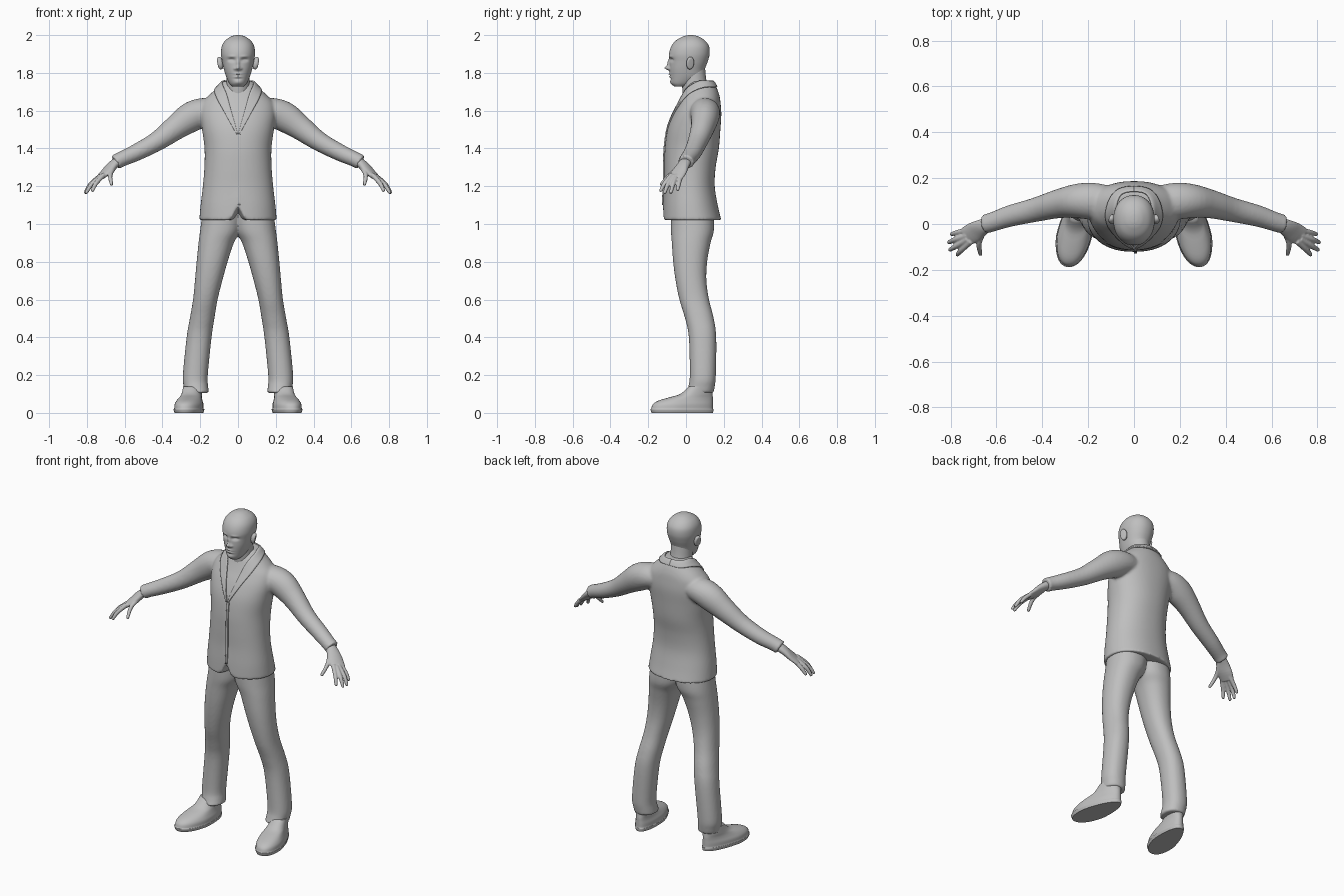
import bpy, bmesh, math
from mathutils import Vector, Matrix

if "Cube" in bpy.data.objects:
    bpy.data.objects.remove(bpy.data.objects["Cube"])

GREY = bpy.data.materials.new("plain grey")
GREY.diffuse_color = (0.52, 0.52, 0.52, 1)
GREY.use_nodes = True
GREY.node_tree.nodes["Principled BSDF"].inputs["Base Color"].default_value = GREY.diffuse_color


def spline(rows, sub):
    """Catmull-Rom interpolation of equal-length tuples."""
    out = []
    for i in range(len(rows) - 1):
        p = [rows[max(0, min(len(rows) - 1, i + k))] for k in (-1, 0, 1, 2)]
        for j in range(sub):
            t = j / sub
            out.append([0.5 * (2 * b + (c - a) * t + (2 * a - 5 * b + 4 * c - d) * t * t
                        + (3 * b - a - 3 * c + d) * t ** 3) for a, b, c, d in zip(*p)])
    return out + [list(rows[-1])]


def skin(bm, rings):
    """Join rings of points into a closed body with fan caps."""
    vs = [[bm.verts.new(p) for p in r] for r in rings]
    n = len(vs[0])
    for a, b in zip(vs, vs[1:]):
        for i in range(n):
            bm.faces.new((a[i], a[(i + 1) % n], b[(i + 1) % n], b[i]))
    for r in (vs[0], vs[-1]):
        c = bm.verts.new(sum((v.co for v in r), Vector()) / n)
        for i in range(n):
            bm.faces.new((r[i], r[(i + 1) % n], c))


def oval(i, seg, n):
    a = 2 * math.pi * i / seg
    c, s = math.cos(a), math.sin(a)
    return math.copysign(abs(c) ** (2 / n), c), math.copysign(abs(s) ** (2 / n), s)


def stack(bm, rows, seg=48, sub=5, n=2.2, bend=None, s=1):
    """Horizontal rings: (z, x centre, half width, y front, y back)."""
    rings = []
    for z, xc, hw, yf, yb in spline(rows, sub):
        ring = []
        for i in range(seg):
            c, t = oval(i, seg, n)
            p = Vector((xc + hw * c, (yf + yb) / 2 + (yb - yf) / 2 * t, z))
            p = bend(p) if bend else p
            ring.append(Vector((s * p.x, p.y, p.z)))
        rings.append(ring)
    skin(bm, rings)


def tube(bm, rows, seg=24, sub=4, s=1):
    """Rings across a path: (x, y, z, half width, half thickness)."""
    pts = spline(rows, sub)
    rings = []
    for k, (x, y, z, rw, rh) in enumerate(pts):
        t = (Vector(pts[min(k + 1, len(pts) - 1)][:3]) - Vector(pts[max(k - 1, 0)][:3])).normalized()
        side = t.cross(Vector((0, 0, 1))).normalized()
        up = side.cross(t)
        ring = []
        for i in range(seg):
            c, q = oval(i, seg, 2)
            p = Vector((x, y, z)) + side * (rw * c) + up * (rh * q)
            ring.append(Vector((s * p.x, p.y, p.z)))
        rings.append(ring)
    skin(bm, rings)


def finish(name, bm, voxel=0, smooth=0, angle=50):
    bmesh.ops.recalc_face_normals(bm, faces=bm.faces)
    me = bpy.data.meshes.new(name)
    bm.to_mesh(me)
    bm.free()
    me.materials.append(GREY)
    me.polygons.foreach_set("use_smooth", [True] * len(me.polygons))
    me.set_sharp_from_angle(angle=math.radians(angle))
    ob = bpy.data.objects.new(name, me)
    bpy.context.collection.objects.link(ob)
    if voxel:
        m = ob.modifiers.new("blend", "REMESH")
        m.mode, m.voxel_size, m.use_smooth_shade = "VOXEL", voxel, True
        m = ob.modifiers.new("soften", "SMOOTH")
        m.factor, m.iterations = 0.5, smooth
    return ob


# Jacket: torso with an arched notch at the front hem, plus sleeves
def hem_notch(p):
    if p.y < 0:
        p.z += 0.075 * math.exp(-(p.x / 0.025) ** 2) * max(0, 1 - (p.z - 1.02) / 0.2)
    return p


bm = bmesh.new()
stack(bm, [(1.02, 0, .205, -.122, .187), (1.1, 0, .198, -.12, .168), (1.2, 0, .186, -.115, .152),
           (1.3, 0, .178, -.115, .157), (1.4, 0, .177, -.112, .174), (1.5, 0, .19, -.098, .182),
           (1.58, 0, .2, -.07, .187), (1.64, 0, .19, -.04, .183), (1.68, 0, .155, -.022, .177),
           (1.72, 0, .112, -.005, .163), (1.755, 0, .08, .02, .143)], seg=96, bend=hem_notch)
for s in (1, -1):
    tube(bm, [(.1, .095, 1.60, .07, .06), (.18, .1, 1.593, .08, .075), (.25, .1, 1.565, .075, .08),
              (.33, .088, 1.51, .063, .066), (.43, .062, 1.437, .053, .052), (.54, .035, 1.378, .047, .045),
              (.62, .008, 1.342, .042, .04), (.65, 0, 1.326, .043, .041)], s=s)
jacket = finish("jacket", bm, 0.008, 5)


# Lapels and front edge: thin cloth strips laid on the jacket
def strip(name, inner, outer):
    bm = bmesh.new()
    a, b = spline(inner, 8), spline(outer, 8)
    grid = [[bm.verts.new(Vector(p).lerp(Vector(q), k / 6)) for k in range(7)] for p, q in zip(a, b)]
    for r, t in zip(grid, grid[1:]):
        for k in range(6):
            bm.faces.new((r[k], r[k + 1], t[k + 1], t[k]))
    ob = finish(name, bm)
    m = ob.modifiers.new("lay", "SHRINKWRAP")
    m.target, m.wrap_mode, m.offset = jacket, "OUTSIDE_SURFACE", 0.003
    m = ob.modifiers.new("cloth", "SOLIDIFY")
    m.thickness, m.offset = 0.008, 0


for s, side in ((1, "left"), (-1, "right")):
    strip(side + "_lapel",
          [(s * .002, -.11, 1.48), (s * .03, -.085, 1.58), (s * .058, -.03, 1.68),
           (s * .078, .05, 1.74), (s * .055, .13, 1.76), (0, .145, 1.765)],
          [(s * .008, -.11, 1.475), (s * .068, -.07, 1.585), (s * .115, -.01, 1.67),
           (s * .118, .07, 1.715), (s * .07, .16, 1.73), (0, .17, 1.73)])
strip("front_edge", [(0, -.13, 1.48), (0, -.13, 1.3), (0, -.13, 1.1)],
      [(.014, -.13, 1.48), (.014, -.13, 1.3), (.014, -.13, 1.1)])

# Trousers: two legs blended at the hips
bm = bmesh.new()
LEG = [(.105, .153, .283, -.0, .146), (.14, .158, .288, .012, .152), (.2, .16, .292, .02, .158),
       (.4, .14, .272, .015, .16), (.5, .125, .255, -.005, .147), (.6, .108, .238, -.035, .122),
       (.7, .083, .228, -.055, .108), (.8, .055, .219, -.068, .112), (.9, .022, .209, -.075, .13),
       (.97, -.015, .2, -.08, .148), (1.08, -.03, .185, -.08, .145)]
for s in (1, -1):
    stack(bm, [(z, (i + o) / 2, (o - i) / 2, f, b) for z, i, o, f, b in LEG], s=s)
finish("trousers", bm, 0.008, 4)


# Shoes: toes turned out, narrow heel
def foot(p):
    ball = min(1, max(0, (0.12 - p.y) / 0.17))
    return Vector((0.252 - 0.17 * p.y + p.x * (0.76 + 0.24 * ball), p.y, p.z))


for s, side in ((1, "left"), (-1, "right")):
    bm = bmesh.new()
    stack(bm, [(0, 0, .074, -.182, .143), (.018, 0, .08, -.188, .146), (.022, 0, .076, -.184, .142),
               (.045, 0, .075, -.176, .142), (.064, 0, .068, -.148, .142), (.082, 0, .062, -.09, .142),
               (.1, 0, .06, -.03, .14), (.14, 0, .058, .015, .138)], sub=3, bend=foot, s=s)
    finish(side + "_shoe", bm)

# Hands: palm, four fingers and thumb
FINGERS = [((.71, -.075, 1.262), (.752, -.113, 1.215), (.77, -.133, 1.178)),
           ((.725, -.065, 1.255), (.775, -.096, 1.21), (.802, -.112, 1.168)),
           ((.728, -.05, 1.255), (.78, -.068, 1.212), (.807, -.08, 1.168)),
           ((.715, -.025, 1.265), (.765, -.036, 1.222), (.795, -.044, 1.183)),
           ((.65, -.02, 1.305), (.676, -.082, 1.262), (.67, -.13, 1.212))]
for s, side in ((1, "left"), (-1, "right")):
    bm = bmesh.new()
    tube(bm, [(.61, .005, 1.343, .03, .025), (.655, -.01, 1.318, .034, .024),
              (.695, -.035, 1.278, .045, .02), (.735, -.054, 1.243, .041, .013)], s=s)
    for a, b, c in FINGERS:
        tip = Vector(c) + (Vector(c) - Vector(b)).normalized() * 0.008
        tube(bm, [(*a, .013, .013), (*b, .012, .012), (*c, .009, .009), (*tip, .004, .004)], seg=12, s=s)
    finish(side + "_hand", bm, 0.004, 3)

# Neck
bm = bmesh.new()
stack(bm, [(1.64, 0, .066, -.01, .14), (1.7, 0, .064, -.018, .125), (1.76, 0, .062, -.022, .108),
           (1.84, 0, .06, -.02, .1)], n=2)
finish("neck", bm)

# Head: face features as soft bumps (x, z, x spread, z spread, depth)
BUMPS = [(0, 1.826, .011, .011, -.024), (0, 1.85, .008, .02, -.012), (.016, 1.822, .007, .006, -.008),
         (.034, 1.869, .017, .009, .014), (.034, 1.866, .01, .005, -.005), (.034, 1.887, .02, .006, -.004),
         (0, 1.793, .02, .004, -.007), (0, 1.787, .022, .002, .006), (0, 1.779, .018, .004, -.006),
         (0, 1.768, .02, .004, .004), (0, 1.75, .02, .01, -.004)]


def face(p):
    if p.y < 0:
        x, z = abs(p.x), p.z
        p.y += sum(d * math.exp(-((x - bx) / sx) ** 2 - ((z - bz) / sz) ** 2)
                   for bx, bz, sx, sz, d in BUMPS)
    return p


bm = bmesh.new()
stack(bm, [(1.728, 0, .03, -.062, 0), (1.745, 0, .046, -.078, .045), (1.78, 0, .063, -.084, .09),
           (1.82, 0, .075, -.087, .1), (1.86, 0, .084, -.087, .115), (1.9, 0, .09, -.09, .125),
           (1.94, 0, .086, -.078, .122), (1.97, 0, .069, -.055, .102), (1.99, 0, .042, -.022, .072),
           (1.998, 0, .02, .002, .048), (2.0, 0, .004, .02, .03)], seg=120, sub=9, n=2.15, bend=face)
finish("head", bm, angle=80)

# Ears
for s, side in ((1, "left"), (-1, "right")):
    bm = bmesh.new()
    bmesh.ops.create_uvsphere(bm, u_segments=20, v_segments=12, radius=1)
    for v in bm.verts:
        if v.co.x > 0.5:
            v.co.x -= 0.9 * (v.co.x - 0.5)      # hollow of the ear
    place = (Matrix.Translation((.095, .022, 1.852)) @ Matrix.Rotation(.35, 4, "Z")
             @ Matrix.Rotation(.2, 4, "Y") @ Matrix.Diagonal((.018, .021, .034, 1)))
    bm.transform(Matrix.Diagonal((s, 1, 1, 1)) @ place)
    finish(side + "_ear", bm)
